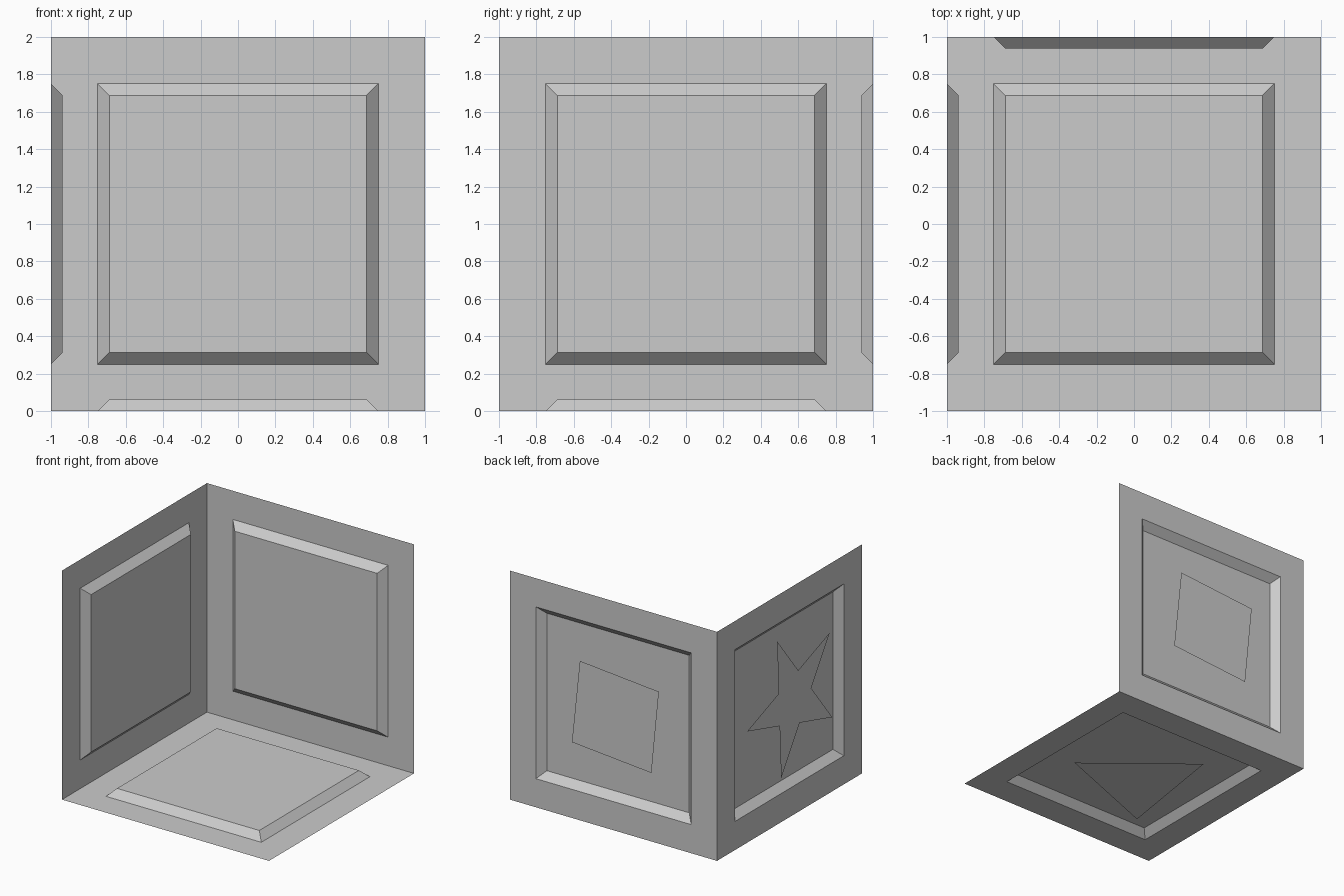
import bpy, bmesh
from math import cos, sin, radians
from mathutils import Matrix

if "Cube" in bpy.data.objects:
    bpy.data.objects.remove(bpy.data.objects["Cube"])

# Each panel is drawn in local (u, v, w): w points into the corner
FLOOR = Matrix(((1, 0, 0, 0), (0, 1, 0, 0), (0, 0, 1, 0), (0, 0, 0, 1)))
BACK = Matrix(((1, 0, 0, 0), (0, 0, -1, 1), (0, 1, 0, 1), (0, 0, 0, 1)))
LEFT = Matrix(((0, 0, 1, -1), (1, 0, 0, 0), (0, 1, 0, 1), (0, 0, 0, 1)))


def finish(name, bm, matrix):
    bm.transform(matrix)
    mesh = bpy.data.meshes.new(name)
    bm.to_mesh(mesh)
    bm.free()
    bpy.context.collection.objects.link(bpy.data.objects.new(name, mesh))


def panel(name, matrix):
    """Thin square sheet with a bevelled panel pressed inward."""
    bm = bmesh.new()
    rings = []
    for half, depth in ((1, 0), (0.75, 0), (0.6875, 0.0625)):
        rings.append([bm.verts.new((sx * half, sy * half, depth))
                      for sx, sy in ((-1, -1), (1, -1), (1, 1), (-1, 1))])
    for outer, inner in zip(rings, rings[1:]):
        for i in range(4):
            j = (i + 1) % 4
            bm.faces.new((outer[i], outer[j], inner[j], inner[i]))
    bm.faces.new(rings[-1])
    finish(name, bm, matrix)


def emblem(name, points, matrix):
    """Flat shape facing outward, level with the outer sheet."""
    bm = bmesh.new()
    bm.faces.new([bm.verts.new((u, v, 0)) for u, v in reversed(points)])
    finish(name, bm, matrix)


def radial(centre, radii, count, start):
    """Regular polygon or star outline, cycling through the radii."""
    pts = []
    for i in range(count):
        a = radians(start + 360 * i / count)
        r = radii[i % len(radii)]
        pts.append((centre[0] + r * cos(a), centre[1] + r * sin(a)))
    return pts


# Floor and two walls
panel("floor_panel", FLOOR)
panel("back_wall_panel", BACK)
panel("left_wall_panel", LEFT)

# Flat shapes on the outer sides
emblem("floor_triangle", radial((-0.09, -0.05), (0.62,), 3, -8.9), FLOOR)
emblem("back_square", [(0.325, 0.392), (-0.438, 0.327),
                       (-0.366, -0.402), (0.402, -0.338)], BACK)
emblem("left_star", radial((-0.055, 0.0), (0.64, 0.245), 10, -2.6), LEFT)
